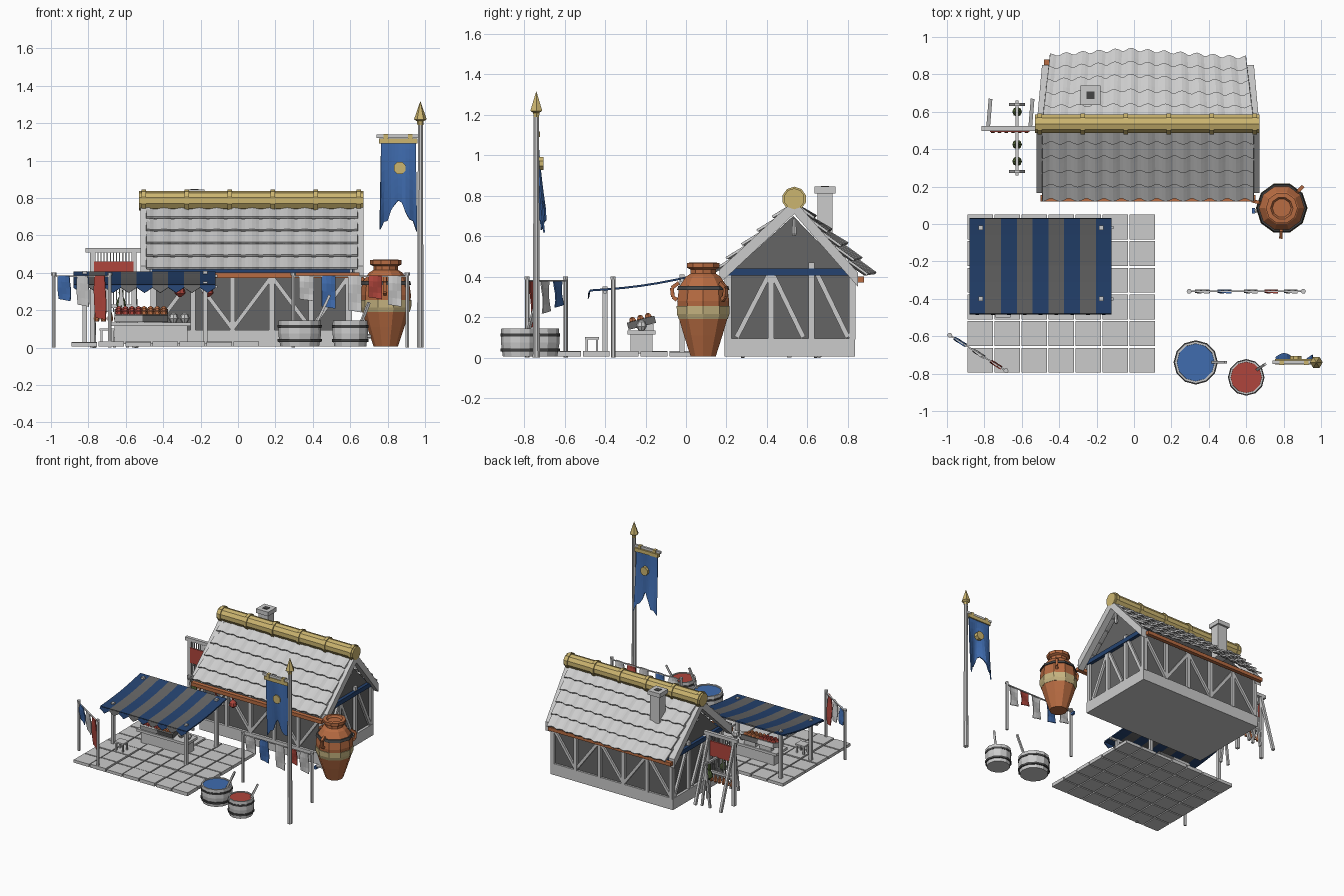
import bpy, bmesh, math, random
from mathutils import Vector, Matrix

if "Cube" in bpy.data.objects:
    bpy.data.objects.remove(bpy.data.objects["Cube"])
random.seed(4)

def material(name, c):
    m = bpy.data.materials.new(name)
    m.diffuse_color = (*c, 1)
    m.use_nodes = True
    m.node_tree.nodes["Principled BSDF"].inputs["Base Color"].default_value = m.diffuse_color
    return m

BLUE = material("blue", (.05, .15, .43))
NAVY = material("navy", (.018, .055, .16))
GOLD = material("gold", (.60, .46, .16))
CLAY = material("clay", (.48, .15, .055))
RED = material("red", (.43, .06, .045))
CREAM = material("cream", (.57, .46, .22))
GREEN = material("green", (.10, .16, .045))
DARK = material("dark", (.06, .06, .06))
SLATE = material("slate", (.13, .13, .13))

def mesh(name, verts, faces, mat=None, thick=0):
    me = bpy.data.meshes.new(name)
    me.from_pydata(verts, [], faces)
    bm = bmesh.new(); bm.from_mesh(me)
    bmesh.ops.recalc_face_normals(bm, faces=bm.faces)
    bm.to_mesh(me); bm.free()
    ob = bpy.data.objects.new(name, me)
    bpy.context.collection.objects.link(ob)
    if mat: me.materials.append(mat)
    if thick:
        s = ob.modifiers.new("thickness", 'SOLIDIFY'); s.thickness = thick; s.offset = 0
    return ob

def box(name, lo, hi, mat=None):
    v = [(x, y, z) for x in (lo[0], hi[0]) for y in (lo[1], hi[1]) for z in (lo[2], hi[2])]
    return mesh(name, v, [(0,1,3,2), (4,6,7,5), (0,4,5,1), (2,3,7,6), (0,2,6,4), (1,5,7,3)], mat)

def bar(name, a, b, r, mat=None, sides=4, r2=None):
    """Straight beam or rod between two points."""
    a, b = Vector(a), Vector(b)
    d = b - a
    rot = d.to_track_quat('Z', 'Y').to_matrix().to_4x4()
    k = math.sqrt(2) if sides == 4 else 1
    v = []
    for p, rad in ((a, r), (b, r2 or r)):
        for i in range(sides):
            t = 2*math.pi*(i + .5)/sides
            v.append(p + rot @ Vector((k*rad*math.cos(t), k*rad*math.sin(t), 0)))
    f = [(i, (i+1) % sides, sides+(i+1) % sides, sides+i) for i in range(sides)]
    return mesh(name, v, f + [tuple(range(sides)), tuple(range(sides, 2*sides))], mat)

def lathe(name, at, prof, sides=10, mat=None):
    """Closed turned solid from (radius, height) pairs."""
    v = [(at[0]+r*math.cos(2*math.pi*i/sides), at[1]+r*math.sin(2*math.pi*i/sides), at[2]+z)
         for r, z in prof for i in range(sides)]
    f = [(j*sides+i, j*sides+(i+1) % sides, (j+1)*sides+(i+1) % sides, (j+1)*sides+i)
         for j in range(len(prof)-1) for i in range(sides)]
    n = len(v)
    return mesh(name, v, f + [tuple(range(sides)), tuple(range(n-sides, n))], mat)

def sheet(name, fn, nu, nv, mat=None, thick=.008):
    v = [fn(i/nu, j/nv) for j in range(nv+1) for i in range(nu+1)]
    w = nu+1
    f = [(j*w+i, j*w+i+1, (j+1)*w+i+1, (j+1)*w+i) for j in range(nv) for i in range(nu)]
    return mesh(name, v, f, mat, thick)

# House: plinth, gabled body, timber frame
box("house_plinth", (-.47, .19, .005), (.61, .835, .095))
sec = [(.21, .09), (.82, .09), (.82, .40), (.53, .70), (.21, .41)]
body = [(x, y, z) for x in (-.45, .59) for y, z in sec]
mesh("house_body", body, [(0,1,2,3,4), (5,6,7,8,9)] + [(i, (i+1) % 5, 5+(i+1) % 5, 5+i) for i in range(5)], SLATE)
for y in (.205, .825):
    xs = [-.45, -.24, -.03, .18, .39, .59]
    for x in xs: bar("wall_post", (x, y, .09), (x, y, .42), .014)
    for i in range(5):
        p, q = (xs[i], xs[i+1]) if i % 2 else (xs[i+1], xs[i])
        bar("wall_brace", (p, y, .38), (q, y, .10), .011)
    box("wall_top_band", (-.46, y-.016, .395), (.60, y+.016, .43), NAVY)
for x in (-.455, .595):
    for y, top in ((.21, .42), (.42, .44), (.62, .47), (.82, .42)):
        bar("gable_post", (x, y, .09), (x, y, top), .014)
    for a, b in ((.41, .25), (.43, .58), (.65, .80)):
        bar("gable_brace", (x, a, .41), (x, b, .10), .012)
    box("gable_band", (x-.02, .20, .405), (x+.02, .83, .44), NAVY)
    lathe("gable_pendant", (x*1.04, .535, .60), [(.008, 0), (.014, .015), (.008, .09)], 6)

# Roof: rows of wavy tiles on each slope, the back one swollen in the middle
def tile_row(front, k, rows=5):
    end = (.155, .415) if front else (.865, .405)
    dy, dz = end[0]-.535, end[1]-.755
    L = math.hypot(dy, dz); ny, nz = -dz/L*(-1 if front else 1), abs(dy)/L
    def fn(u, v):
        wave = math.cos(u*2*math.pi*12)
        t = (k + v*1.12)/rows + .012*wave*v
        x = -.49 + 1.13*u
        h = .022*v + .006*wave
        if not front:
            x = .07 + (x-.07)*(1-.07*t)
            swell = max(0, 1-abs(x+.03)/.58)*min(1, t*1.6)
            h += .035*swell; t += .05*swell*t
        return (x, .535+dy*t+ny*h, .755+dz*t+nz*h)
    sheet("roof_tiles", fn, 60, 2, None, .012)
for front in (True, False):
    for k in range(5): tile_row(front, k)
    e, z = (.165, .40) if front else (.85, .385)
    for x in (-.495, .645):
        xe = x if front else .07 + (x-.07)*.95
        a, b = Vector((x, .535, .745)), Vector((xe, e, z))
        up = Vector((0, 0, .035)); w = Vector((.025, 0, 0))
        v = [p+s*w+t*up for p in (a, b) for s in (-1, 1) for t in (-1, 1)]
        mesh("barge_board", v, [(0,1,3,2), (4,6,7,5), (0,4,5,1), (2,3,7,6), (0,2,6,4), (1,5,7,3)])
box("front_gutter", (-.50, .12, .372), (.65, .155, .40), CLAY)
box("back_gutter", (-.48, .85, .372), (.60, .88, .40), CLAY)

# Ridge log with bands
bar("ridge_log", (-.53, .535, .785), (.67, .535, .785), .052, GOLD, 10)
for i in range(6):
    x = -.505 + i*.23
    bar("ridge_band", (x-.012, .535, .785), (x+.012, .535, .785), .06, GOLD, 10)

# Chimney
box("chimney_stack", (-.275, .65, .55), (-.19, .725, .82))
box("chimney_cap", (-.287, .636, .812), (-.18, .74, .845))
box("chimney_hole", (-.255, .668, .82), (-.212, .708, .848), DARK)

# Paved yard
for i in range(7):
    for j in range(6):
        x, y = -.89+i*.1445, -.795+j*.1425
        box("paving_tile", (x, y, .005), (x+.135, y+.133, .026+random.random()*.007))

# Awning with nine stripes, pointed valance and posts
def awn(x, v):
    return (x, .03-.505*v, .402-.07*v-.012*math.sin(math.pi*v))
for i in range(9):
    x0, w = -.88+i*.0845, .0845
    m = NAVY if i % 2 == 0 else SLATE
    sheet("awning_stripe", lambda u, v: awn(x0+w*u, v), 1, 6, m, .01)
    x, y, z = awn(x0, 1)
    mesh("awning_valance", [(x, y, z), (x+w, y, z), (x+w, y-.005, z-.012), (x+w/2, y-.008, z-.04), (x, y-.005, z-.012)],
         [(0, 1, 2, 3, 4)], m, .006)
for x in (-.82, -.175):
    for y, z in ((-.40, .352), (-.02, .41)):
        bar("awning_post", (x, y, .02), (x, y, z), .012)
bar("awning_rail", (-.88, -.40, .325), (-.11, -.40, .325), .008)
bar("awning_rail", (-.88, -.02, .382), (-.11, -.02, .382), .008)

# Market counter, crates of produce and a stool
box("counter_base", (-.66, -.275, .02), (-.27, -.165, .115))
box("counter_top", (-.69, -.29, .115), (-.25, -.15, .135))
for cx, m in ((-.585, RED), (-.45, CLAY)):
    crate = box("crate", (-.075, -.07, -.018), (.075, .07, .018), None if m == RED else SLATE)
    fruit = []
    for i in range(4):
        for j in range(3):
            fruit.append(lathe("produce", (-.052+i*.035, -.04+j*.04, .004), [(.008, 0), (.02, .015), (.014, .03), (.004, .036)], 6, m))
    for o in [crate] + fruit:
        o.matrix_world = Matrix.Translation((cx, -.22, .172)) @ Matrix.Rotation(.25, 4, 'X')
    box("crate_prop", (cx-.05, -.20, .13), (cx+.05, -.16, .165))
for x in (-.345, -.285):
    lathe("round_loaf", (x, -.22, .135), [(.015, 0), (.027, .02), (.02, .042), (.006, .05)], 8)
box("stool_seat", (-.74, -.50, .09), (-.66, -.43, .102))
for x in (-.73, -.67):
    for y in (-.49, -.44): bar("stool_leg", (x, y, .02), (x, y, .092), .006)
for x in (-.31, -.16):
    lathe("hanging_pouch", (x, .165, .27), [(.006, 0), (.03, .02), (.024, .045), (.006, .065), (.004, .11)], 8, RED)

# Drying lines with hanging cloths
def line(a, b, cloths):
    a, b = Vector(a), Vector(b)
    for p in (a, b):
        bar("line_post", (p.x, p.y, 0), (p.x, p.y, .395), .011, None, 6)
        lathe("line_post_cap", (p.x, p.y, .385), [(.014, 0), (.014, .015)], 6)
    bar("line_rope", a+Vector((0, 0, .38)), b+Vector((0, 0, .38)), .004)
    n = (b-a).normalized().cross(Vector((0, 0, 1)))
    for s, e, low, m in cloths:
        def fn(u, v):
            p = a.lerp(b, s+(e-s)*u) + n*(.008*math.sin(v*4+u*2))
            return (p.x, p.y, .384-(.384-low)*v - .012*u*v)
        sheet("hung_cloth", fn, 3, 4, m, .006)
line((.295, -.36, 0), (.905, -.36, 0), [(.05, .18, .26, None), (.25, .37, .22, BLUE), (.48, .60, .20, None),
     (.66, .78, .27, RED), (.83, .95, .23, None)])
line((-.985, -.595, 0), (-.685, -.785, 0), [(.08, .29, .26, BLUE), (.42, .62, .23, None), (.73, .92, .16, RED)])

# Dye tubs with stirring sticks
for x, y, r, m, tip in ((.33, -.74, .115, BLUE, (.49, -.74, .28)), (.60, -.82, .095, RED, (.70, -.75, .24))):
    lathe("tub", (x, y, .005), [(r*.9, 0), (r, .07), (r*.98, .14), (r*.88, .14), (r*.86, .12)], 12)
    lathe("tub_dye", (x, y, .12), [(r*.9, 0), (r*.9, .018)], 12, m)
    for z in (.03, .105): lathe("tub_hoop", (x, y, z), [(r*1.02, 0), (r*1.03, .015)], 12, DARK)
    bar("stir_stick", ((x+tip[0])/2, (y+tip[1])/2, .11), tip, .007)

# Big jar
J = (.79, .085, 0)
lathe("jar", J, [(.065, .005), (.10, .11), (.128, .20), (.135, .28), (.125, .35), (.09, .40), (.066, .415),
      (.066, .435), (.085, .445), (.085, .468), (.06, .47), (.05, .455)], 10, CLAY)
lathe("jar_stripe", J, [(.127, .19), (.136, .215), (.138, .255)], 10, CREAM)
lathe("jar_ring", J, [(.136, .335), (.130, .355)], 10, DARK)
for t in (.8, -1.6, 2.9):
    d = Vector((math.cos(t), math.sin(t), 0)); p = Vector(J)
    pts = [p+d*.12+Vector((0, 0, .37)), p+d*.155+Vector((0, 0, .345)), p+d*.15+Vector((0, 0, .30)), p+d*.13+Vector((0, 0, .285))]
    for a, b in zip(pts, pts[1:]): bar("jar_handle", a, b, .009, CLAY)
bar("jar_tap", (.71, .075, .06), (.645, .07, .06), .012, None, 6)
box("tap_cloth", (.63, .055, .035), (.648, .085, .06), BLUE)

# Banner pole, spearhead and swallow-tailed banner
bar("banner_pole", (.975, -.74, 0), (.975, -.74, 1.21), .019, None, 8, .014)
lathe("spearhead", (.975, -.74, 1.19), [(.016, 0), (.018, .02), (.034, .03), (.001, .125)], 6, GOLD)
bar("banner_arm", (.74, -.74, 1.13), (.975, -.74, 1.13), .009)
def flag(u, v):
    tail = .80 - .17*abs(2*u-1)**.9 + .015*math.sin(u*23)
    z = 1.115 - (1.115-tail)*v
    return (.765+.185*u+.012*(u-.5)*v, -.735+.022*v*math.sin(u*7)+.02*v*v, z)
sheet("banner", flag, 10, 8, BLUE, .008)
box("banner_header", (.755, -.75, 1.09), (.96, -.722, 1.118), GOLD)
bar("banner_disc", (.865, -.752, .96), (.865, -.705, .96), .034, GOLD, 8)
for x in (.79, .92): box("banner_loop", (x-.012, -.753, 1.11), (x+.012, -.727, 1.142), GOLD)

# Upright loom beside the house
for x in (-.78, -.555):
    bar("loom_post", (x, .51, 0), (x, .51, .53), .012)
    bar("loom_brace", (x, .515, .48), (x+.012, .66, 0), .010)
bar("loom_top_beam", (-.815, .51, .52), (-.52, .51, .52), .013)
bar("loom_low_beam", (-.79, .51, .22), (-.54, .51, .22), .009)
for i in range(13):
    x = -.765+i*.0165
    bar("loom_thread", (x, .50, .52), (x, .50, .19), .003)
box("loom_cloth", (-.77, .493, .34), (-.56, .507, .46), RED)
for i in range(6):
    lathe("loom_weight", (-.755+i*.036, .50, .14), [(.012, 0), (.016, .015), (.006, .055)], 6, CLAY)

# Gourd rack
bar("gourd_rail", (-.625, .26, .34), (-.625, .66, .34), .008)
for y in (.28, .64):
    for s in (-.035, .035): bar("gourd_leg", (-.625+s, y, 0), (-.625-s*.2, y, .36), .008)
for y in (.335, .425, .60):
    lathe("gourd", (-.625, y, .20), [(.008, 0), (.026, .025), (.022, .05), (.011, .075), (.013, .095), (.004, .14)], 8, GREEN)
